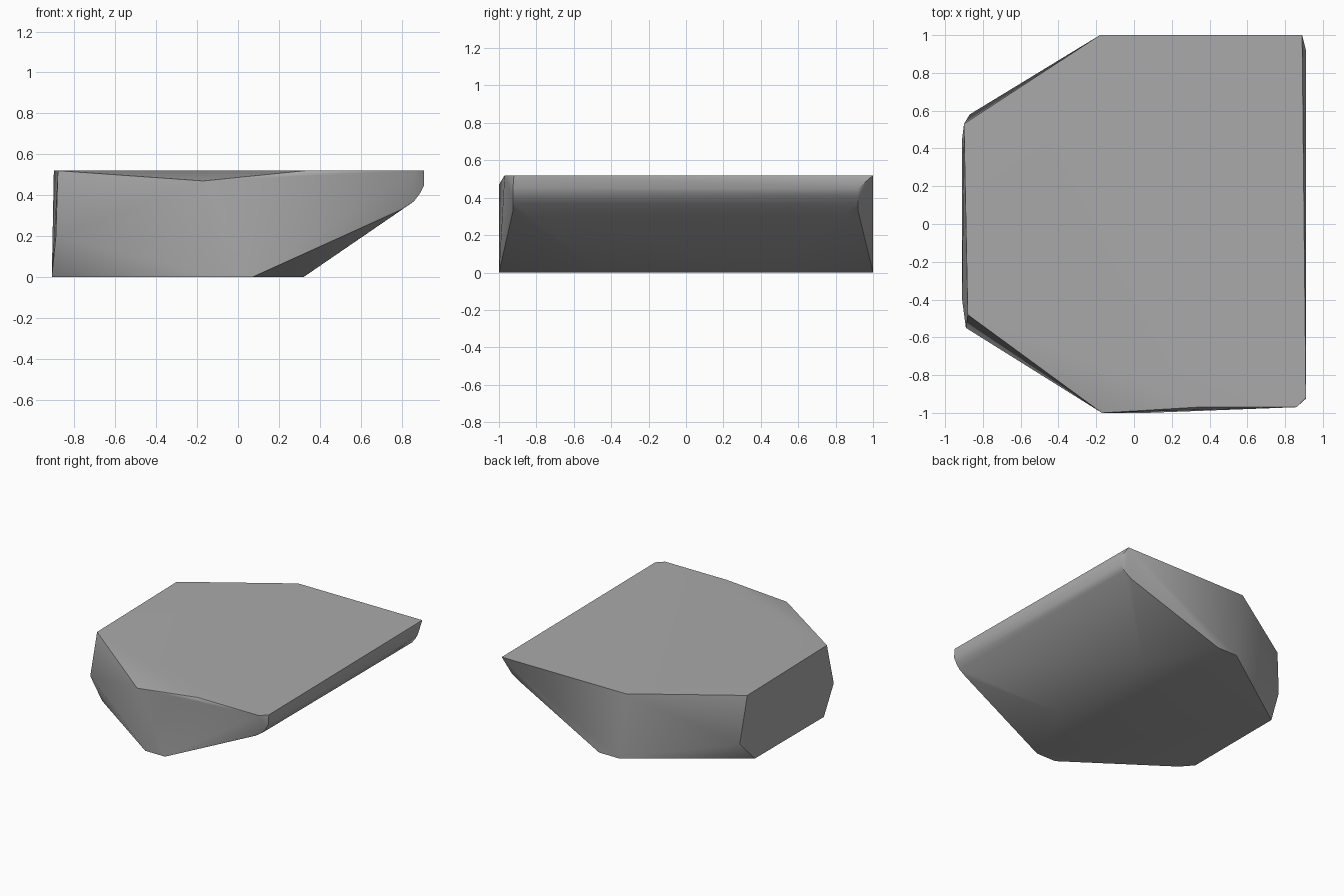
import bpy
import bmesh
import math

default_cube = bpy.data.objects.get("Cube")
if default_cube:
    bpy.data.objects.remove(default_cube, do_unlink=True)


def make_material(name, colour):
    material = bpy.data.materials.new(name)
    material.use_nodes = True
    material.diffuse_color = colour
    shader = material.node_tree.nodes["Principled BSDF"]
    shader.inputs["Base Color"].default_value = colour
    shader.inputs["Roughness"].default_value = 0.9
    return material


def add_ring(bm, height, outline):
    """Add the corners of one horizontal slice of the rock."""
    for x, y in outline:
        bm.verts.new((x, y, height))


def add_lip(bm, profile, front, back):
    """Sweep the rounded overhang profile between the front and back ends."""
    for x, z in profile:
        for y in (front, back):
            bm.verts.new((x, y, z))


def build_rock(name, material):
    bm = bmesh.new()

    # Flat top slab outline
    add_ring(bm, 0.52, [(-0.88, -0.48), (-0.9, 0.53), (-0.18, 1), (0.89, 1),
                        (0.91, -0.92), (0.86, -0.97), (0.33, -0.97)])

    # Smaller base, which leaves the sloping underside
    add_ring(bm, 0, [(-0.91, -0.4), (-0.83, -0.49), (-0.1, -1), (0.07, -1),
                     (0.32, -0.45), (0.32, 0.48), (0.05, 1), (-0.12, 1),
                     (-0.91, 0.45)])

    # Chipped corners between top and base
    add_ring(bm, 0.47, [(-0.17, -1)])
    add_ring(bm, 0.2, [(-0.89, -0.55)])
    add_ring(bm, 0.15, [(-0.87, 0.58)])

    # Rounded overhanging lip along the left side
    add_lip(bm, [(0.91, 0.45), (0.89, 0.41), (0.86, 0.37), (0.8, 0.33)],
            front=-0.925, back=0.92)

    # Wrap the corners in a faceted skin and merge its flat faces
    bmesh.ops.convex_hull(bm, input=bm.verts[:])
    loose = [v for v in bm.verts if not v.link_faces]
    bmesh.ops.delete(bm, geom=loose, context='VERTS')
    bmesh.ops.dissolve_limit(bm, angle_limit=math.radians(1),
                             verts=bm.verts[:], edges=bm.edges[:])
    bmesh.ops.recalc_face_normals(bm, faces=bm.faces[:])

    mesh = bpy.data.meshes.new(name)
    bm.to_mesh(mesh)
    bm.free()
    mesh.materials.append(material)
    rock = bpy.data.objects.new(name, mesh)
    bpy.context.collection.objects.link(rock)
    return rock


stone_grey = make_material("stone grey", (0.4, 0.4, 0.4, 1))
rock = build_rock("rock", stone_grey)

# Soften shallow facets and keep the hard chipped edges
bpy.ops.object.select_all(action='DESELECT')
rock.select_set(True)
bpy.context.view_layer.objects.active = rock
bpy.ops.object.shade_smooth_by_angle(angle=math.radians(38))
